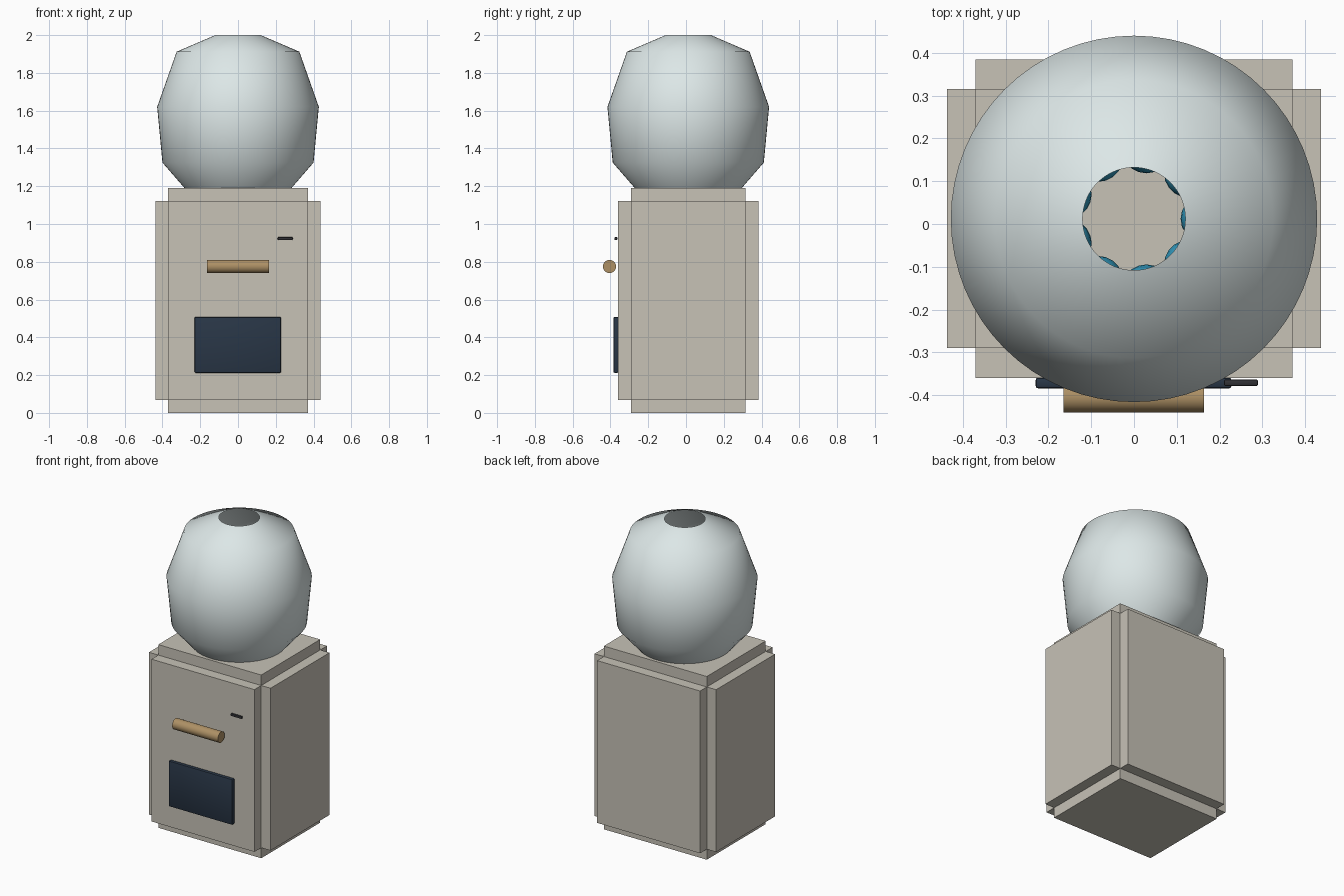
import bpy, bmesh, math
from mathutils import Matrix

if "Cube" in bpy.data.objects:
    bpy.data.objects.remove(bpy.data.objects["Cube"])

CY = 0.012  # depth of the machine's axis


def material(name, rgb):
    m = bpy.data.materials.new(name)
    m.diffuse_color = (*rgb, 1)
    m.use_nodes = True
    m.node_tree.nodes["Principled BSDF"].inputs["Base Color"].default_value = m.diffuse_color
    return m


cream = material("cream", (0.57, 0.54, 0.47))
glass = material("pale_glass", (0.72, 0.80, 0.80))
navy = material("navy", (0.022, 0.037, 0.062))
brass = material("brass", (0.42, 0.28, 0.13))
black = material("black", (0.03, 0.03, 0.035))
teal = material("teal", (0.03, 0.30, 0.48))


def finish(name, bm, mat, smooth=None):
    bmesh.ops.recalc_face_normals(bm, faces=bm.faces)
    me = bpy.data.meshes.new(name)
    bm.to_mesh(me)
    bm.free()
    me.materials.append(mat)
    ob = bpy.data.objects.new(name, me)
    bpy.context.collection.objects.link(ob)
    if smooth is not None:
        bpy.ops.object.select_all(action='DESELECT')
        ob.select_set(True)
        bpy.context.view_layer.objects.active = ob
        bpy.ops.object.shade_smooth_by_angle(angle=math.radians(smooth))
    return ob


def add_box(bm, x, y, z):
    """Box from three (min, max) ranges."""
    size = [b - a for a, b in (x, y, z)]
    mid = [(a + b) / 2 for a, b in (x, y, z)]
    bmesh.ops.create_cube(bm, size=1, matrix=Matrix.Translation(mid) @ Matrix.Diagonal((*size, 1)))


def rounded_box(name, x, y, z, bevel, mat):
    bm = bmesh.new()
    add_box(bm, x, y, z)
    bmesh.ops.bevel(bm, geom=bm.edges[:], offset=bevel, segments=2, profile=0.5, affect='EDGES')
    return finish(name, bm, mat, 40)


# Cabinet: core box with raised panels on the four sides
bm = bmesh.new()
add_box(bm, (-0.37, 0.37), (-0.29, 0.315), (0, 1.19))
add_box(bm, (-0.37, 0.37), (-0.36, 0.384), (0.068, 1.122))
add_box(bm, (-0.437, 0.437), (-0.29, 0.315), (0.068, 1.122))
finish("cabinet", bm, cream)

# Globe: open-topped shell spun around the axis
profile = [(0.27, 1.175), (0.40, 1.325), (0.428, 1.62), (0.325, 1.912), (0.12, 2.0)]
bm = bmesh.new()
verts = [bm.verts.new((r, CY, z)) for r, z in profile]
edges = [bm.edges.new(p) for p in zip(verts, verts[1:])]
bmesh.ops.spin(bm, geom=verts + edges, cent=(0, CY, 0), axis=(0, 0, 1),
               angle=math.tau, steps=64, use_duplicate=False)
bmesh.ops.remove_doubles(bm, verts=bm.verts, dist=1e-4)
finish("globe", bm, glass, 60)

# Balls lying in a ring on the globe floor
bm = bmesh.new()
for layer, (count, radius) in enumerate([(9, 0.167), (11, 0.21)]):
    for i in range(count):
        a = math.tau * (i + layer * 0.5) / count
        pos = (radius * math.cos(a), CY + radius * math.sin(a), 1.25 + 0.1 * layer)
        bmesh.ops.create_uvsphere(bm, u_segments=20, v_segments=12, radius=0.058,
                                  matrix=Matrix.Translation(pos))
finish("balls", bm, teal, 60)

# Front fittings
rounded_box("hatch", (-0.23, 0.228), (-0.384, -0.359), (0.212, 0.508), 0.006, navy)
rounded_box("coin_slot", (0.21, 0.29), (-0.379, -0.363), (0.915, 0.931), 0.005, black)

bm = bmesh.new()
bmesh.ops.create_cone(bm, cap_ends=True, segments=32, radius1=0.035, radius2=0.035, depth=0.328,
                      matrix=Matrix.Translation((-0.001, -0.405, 0.775)) @ Matrix.Rotation(math.pi / 2, 4, 'Y'))
finish("handle", bm, brass, 40)
